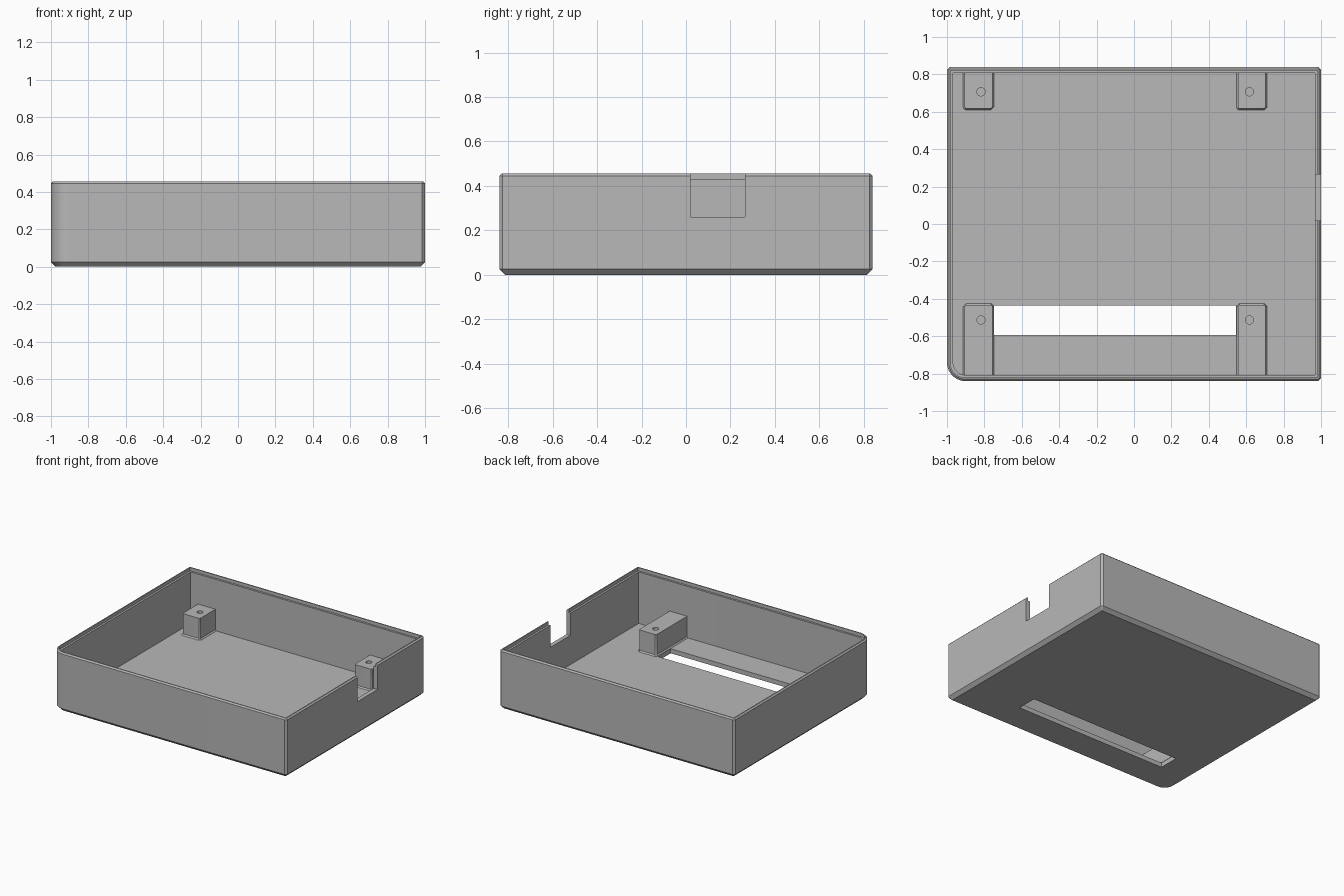
import bpy, bmesh, math
from mathutils import Matrix

cube = bpy.data.objects.get("Cube")
if cube:
    bpy.data.objects.remove(cube, do_unlink=True)

grey = bpy.data.materials.new("matte grey")
grey.use_nodes = True
COLOUR = (0.48, 0.48, 0.48, 1)
grey.diffuse_color = COLOUR
grey.node_tree.nodes["Principled BSDF"].inputs["Base Color"].default_value = COLOUR


def make(name, bm):
    bmesh.ops.recalc_face_normals(bm, faces=bm.faces)
    mesh = bpy.data.meshes.new(name)
    bm.to_mesh(mesh)
    bm.free()
    mesh.materials.append(grey)
    obj = bpy.data.objects.new(name, mesh)
    bpy.context.collection.objects.link(obj)
    return obj


def outline(x0, x1, y0, y1, inset, big, small):
    """Rectangle with one large round corner at front right, small ones elsewhere."""
    corners = [(x0, y0, 1, 1, big, 10), (x1, y0, -1, 1, small, 1),
               (x1, y1, -1, -1, small, 1), (x0, y1, 1, -1, small, 1)]
    points = []
    for i, (x, y, sx, sy, size, steps) in enumerate(corners):
        radius = max(size - inset, 0)
        reach = radius + inset
        for k in range(steps + 1):
            a = math.pi + (i + k / steps) * math.pi / 2
            points.append((x + sx * reach + radius * math.cos(a),
                           y + sy * reach + radius * math.sin(a)))
    return points


def loft(name, rect, rings, big, small):
    """Stack inset outlines into a closed solid."""
    bm = bmesh.new()
    loops = [[bm.verts.new((x, y, z)) for x, y in outline(*rect, inset, big, small)]
             for inset, z in rings]
    for low, high in zip(loops, loops[1:]):
        for i in range(len(low)):
            j = (i + 1) % len(low)
            bm.faces.new((low[i], low[j], high[j], high[i]))
    bm.faces.new(loops[0][::-1])
    bm.faces.new(loops[-1])
    bmesh.ops.remove_doubles(bm, verts=bm.verts, dist=0.0001)
    return make(name, bm)


def cut(target, cutter):
    mod = target.modifiers.new("cut", "BOOLEAN")
    mod.operation = "DIFFERENCE"
    mod.solver = "EXACT"
    mod.object = cutter
    cutter.hide_render = True
    bpy.context.view_layer.objects.active = target
    bpy.ops.object.modifier_apply(modifier=mod.name)
    bpy.data.objects.remove(cutter, do_unlink=True)


def box(name, x0, x1, y0, y1, z0, z1):
    bm = bmesh.new()
    place = Matrix.Translation(((x0 + x1) / 2, (y0 + y1) / 2, (z0 + z1) / 2))
    scale = Matrix.Diagonal((x1 - x0, y1 - y0, z1 - z0, 1))
    bmesh.ops.create_cube(bm, size=1, matrix=place @ scale)
    return make(name, bm)


def smooth(obj):
    bpy.ops.object.select_all(action="DESELECT")
    obj.select_set(True)
    bpy.context.view_layer.objects.active = obj
    bpy.ops.object.shade_smooth_by_angle(angle=math.radians(30))


# Open tray: chamfered base, walls, stepped rim and floor
FLOOR, RIM, TOP = 0.035, 0.43, 0.455
tray = loft("tray", (-1, 1, -0.84, 0.84),
            [(0.025, 0), (0, 0.025), (0, TOP - 0.01), (0.01, TOP), (0.018, TOP),
             (0.018, RIM), (0.033, RIM), (0.033, FLOOR)], 0.1, 0.015)

# Long floor slot and notch in the left wall
cut(tray, box("slot_cutter", -0.748, 0.546, -0.593, -0.437, -0.1, 0.1))
cut(tray, box("notch_cutter", 0.9, 1.1, 0.02, 0.265, 0.26, 0.6))
smooth(tray)

# Screw posts with flared feet and blind holes
POST_TOP = 0.2
for side, x in (("right", -0.831), ("left", 0.63)):
    for end, y0, y1, hole_y in (("front", -0.82, -0.432, -0.513), ("back", 0.618, 0.82, 0.707)):
        post = loft(f"{end}_{side}_post", (x - 0.074, x + 0.074, y0, y1),
                    [(-0.008, FLOOR - 0.01), (-0.008, FLOOR), (0, FLOOR + 0.01), (0, POST_TOP)],
                    0.008, 0.008)
        bm = bmesh.new()
        hole_x = x + (0.013 if side == "right" else -0.013)
        bmesh.ops.create_cone(bm, cap_ends=True, segments=24, radius1=0.022, radius2=0.022,
                              depth=0.3, matrix=Matrix.Translation((hole_x, hole_y, 0.2)))
        cut(post, make("hole_cutter", bm))
        smooth(post)
